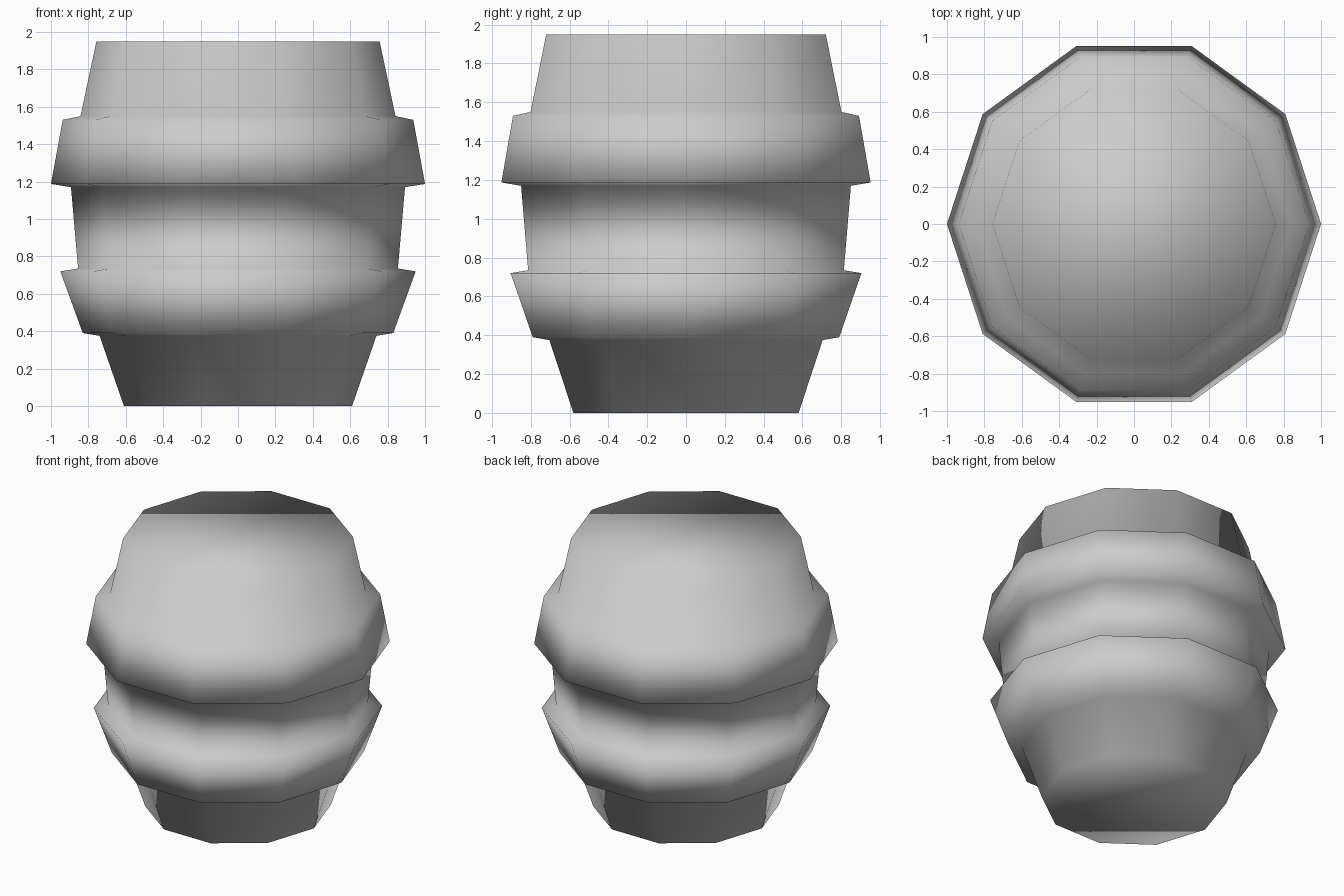
import bpy, bmesh
from math import cos, sin, tau

if "Cube" in bpy.data.objects:
    bpy.data.objects.remove(bpy.data.objects["Cube"])

SIDES = 10

# Barrel outline (radius, height) with two raised hoops
profile = [
    (0.61, 0.0), (0.74, 0.375),      # lower staves
    (0.83, 0.39), (0.95, 0.72),      # lower hoop
    (0.855, 0.735), (0.893, 1.17),   # middle staves
    (1.0, 1.187), (0.937, 1.53),     # upper hoop
    (0.842, 1.55), (0.757, 1.95),    # upper staves
]

# Ten-sided lathe of the outline
bm = bmesh.new()
rings = [[bm.verts.new((r * cos(tau * i / SIDES), r * sin(tau * i / SIDES), z))
          for i in range(SIDES)] for r, z in profile]
for low, high in zip(rings, rings[1:]):
    for i in range(SIDES):
        j = (i + 1) % SIDES
        bm.faces.new((low[i], low[j], high[j], high[i]))

# Flat bottom and lid
bm.faces.new(rings[0][::-1])
bm.faces.new(rings[-1])

# The whole barrel is smooth shaded
for face in bm.faces:
    face.smooth = True

mesh = bpy.data.meshes.new("barrel")
bm.to_mesh(mesh)
bm.free()
bpy.context.collection.objects.link(bpy.data.objects.new("barrel", mesh))
